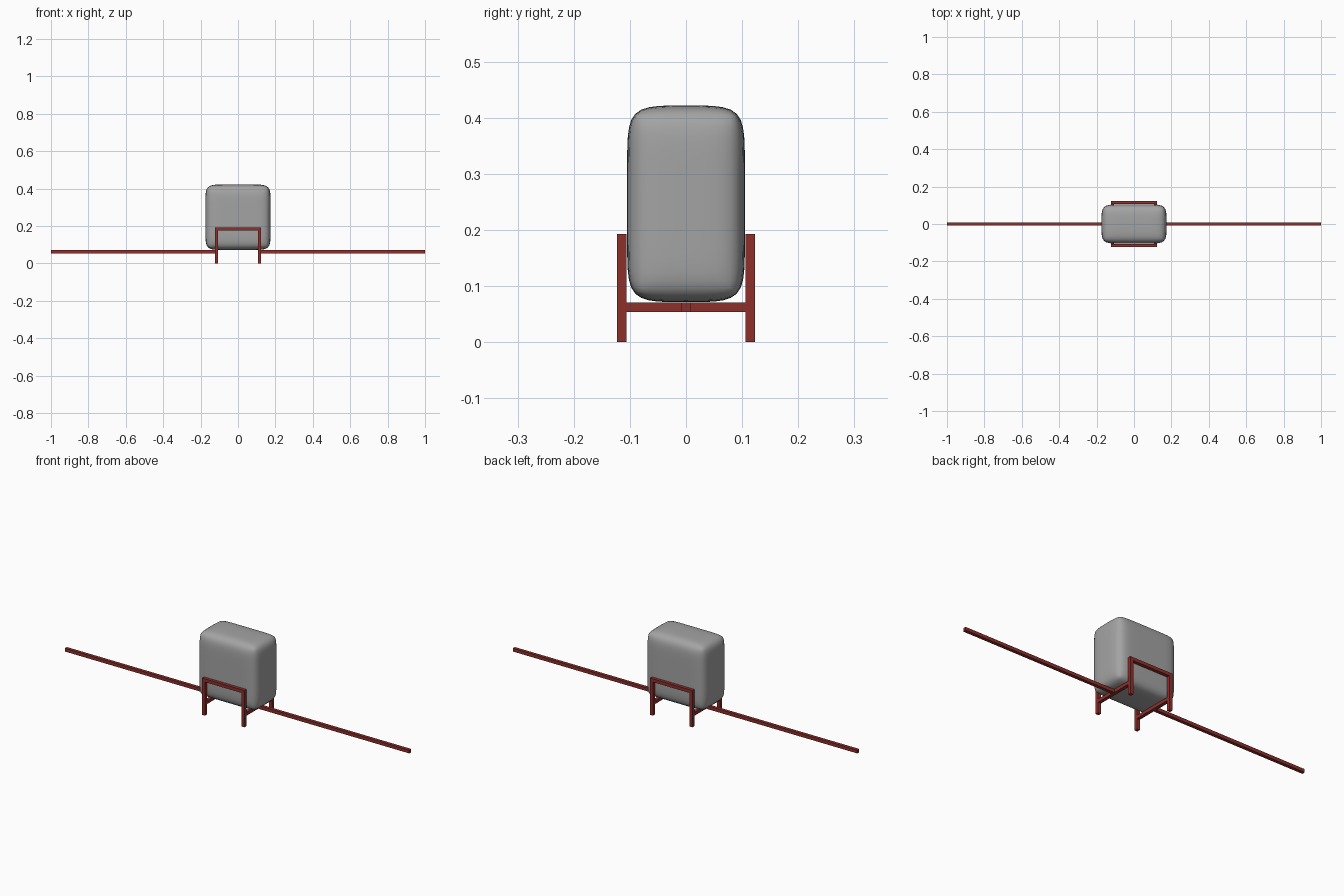
import bpy, bmesh

if "Cube" in bpy.data.objects:
    bpy.data.objects.remove(bpy.data.objects["Cube"])


def paint(name, rgb):
    mat = bpy.data.materials.new(name)
    mat.diffuse_color = (*rgb, 1)
    mat.use_nodes = True
    mat.node_tree.nodes["Principled BSDF"].inputs["Base Color"].default_value = mat.diffuse_color
    return mat


red = paint("dark_red_paint", (0.266, 0.029, 0.024))
grey = paint("mid_grey", (0.37, 0.37, 0.37))


def box(name, lo, hi, mat):
    """Axis-aligned box between two corners."""
    bpy.ops.mesh.primitive_cube_add(size=1, location=[(a + b) / 2 for a, b in zip(lo, hi)])
    ob = bpy.context.object
    ob.name = name
    ob.scale = [b - a for a, b in zip(lo, hi)]
    bpy.ops.object.transform_apply(location=False, rotation=False, scale=True)
    ob.data.materials.append(mat)
    return ob


def span(a, b, s):
    """Range a..b mirrored to side s."""
    return sorted((a * s, b * s))


# Soft rounded tank: box cut into an even grid, then smoothed
size = (0.35, 0.21, 0.351)
tank = box("tank", (-0.175, -0.105, 0.071), (0.175, 0.105, 0.422), grey)
bm = bmesh.new()
bm.from_mesh(tank.data)
for axis, cells in enumerate((20, 12, 20)):
    normal = [float(i == axis) for i in range(3)]
    for k in range(1, cells):
        point = [n * size[axis] * (k / cells - 0.5) for n in normal]
        bmesh.ops.bisect_plane(bm, geom=bm.verts[:] + bm.edges[:] + bm.faces[:],
                               plane_co=point, plane_no=normal)
bm.to_mesh(tank.data)
bm.free()
soften = tank.modifiers.new("soften", 'SMOOTH')
soften.factor = 1.0
soften.iterations = 19
bpy.ops.object.modifier_apply(modifier=soften.name)
bpy.ops.object.shade_smooth()

X0, X1 = 0.106, 0.123      # legs across x
Y0, Y1 = 0.106, 0.123      # legs across y
Z0, Z1 = 0.054, 0.071      # low bars

for sy, face in ((-1, "front"), (1, "back")):
    y = span(Y0, Y1, sy)
    # Legs and upper rail of each hoop
    for sx, side in ((-1, "left"), (1, "right")):
        x = span(X0, X1, sx)
        box(f"{face}_{side}_leg", (x[0], y[0], 0), (x[1], y[1], 0.193), red)
    box(f"{face}_rail", (-X0, y[0], 0.176), (X0, y[1], 0.193), red)

for sx, side in ((-1, "left"), (1, "right")):
    # Cross bar under the tank and long carrying pole
    x = span(X0, X1, sx)
    box(f"{side}_cross_bar", (x[0], -Y0, Z0), (x[1], Y0, Z1), red)
    x = span(X1, 1.0, sx)
    box(f"{side}_pole", (x[0], -0.0085, Z0), (x[1], 0.0085, Z1), red)
